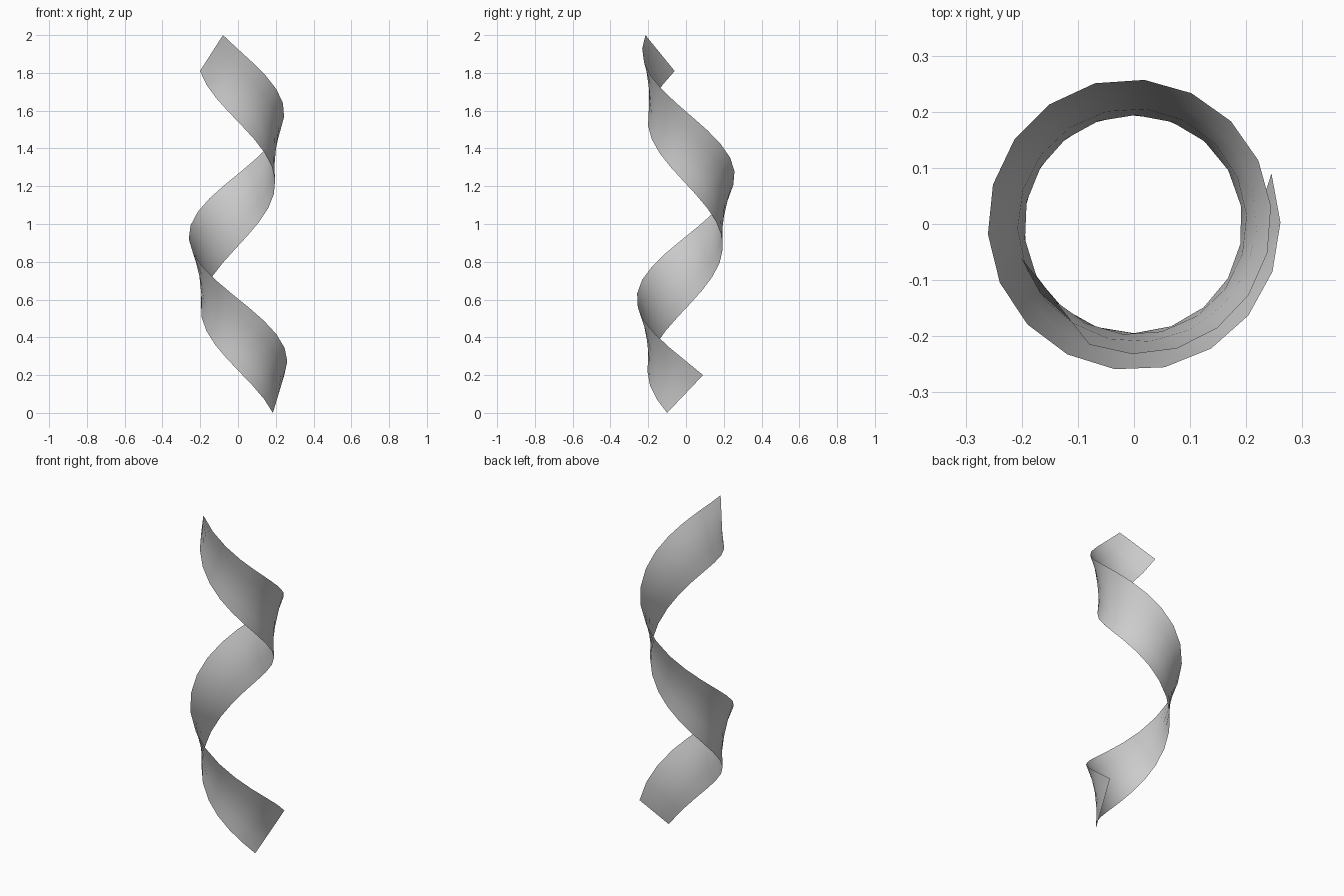
import bpy
import bmesh
from math import radians
from mathutils import Matrix, Vector

cube = bpy.data.objects.get("Cube")
if cube:
    bpy.data.objects.remove(cube, do_unlink=True)

STEPS = 25    # segments along the spiral
ACROSS = 4    # segments across the strip


def on_spiral(radius, degrees, z):
    return Matrix.Rotation(radians(degrees), 3, 'Z') @ Vector((radius, 0, z))


def lower_edge(t):
    return on_spiral(0.195 + 0.015 * (2 * t - 1) ** 2, -28.4 - 495 * t, 1.81 * t)


def upper_edge(t):
    taper = max(0, (t - 0.55) / 0.45)
    return on_spiral(0.261 - 0.032 * taper, 20.2 - 490.5 * t, 0.2 + 1.8 * t)


# Plain grey material
grey = bpy.data.materials.new("plain grey")
grey.use_nodes = True
colour = (0.6, 0.6, 0.6, 1)
grey.diffuse_color = colour
grey.node_tree.nodes["Principled BSDF"].inputs["Base Color"].default_value = colour

# Ribbon: straight rungs between two spiral edges, joined into a strip
bm = bmesh.new()
rungs = []
for i in range(STEPS + 1):
    low, high = lower_edge(i / STEPS), upper_edge(i / STEPS)
    rungs.append([bm.verts.new(low.lerp(high, j / ACROSS)) for j in range(ACROSS + 1)])
for a, b in zip(rungs, rungs[1:]):
    for j in range(ACROSS):
        face = bm.faces.new((a[j], a[j + 1], b[j + 1], b[j]))
        face.smooth = True

# Turn the faces outward
bm.normal_update()
first = bm.faces[:][0]
if first.normal.dot(first.calc_center_median()) < 0:
    bmesh.ops.reverse_faces(bm, faces=bm.faces[:])

mesh = bpy.data.meshes.new("spiral_ribbon")
bm.to_mesh(mesh)
bm.free()
mesh.materials.append(grey)
ribbon = bpy.data.objects.new("spiral_ribbon", mesh)
bpy.context.collection.objects.link(ribbon)
